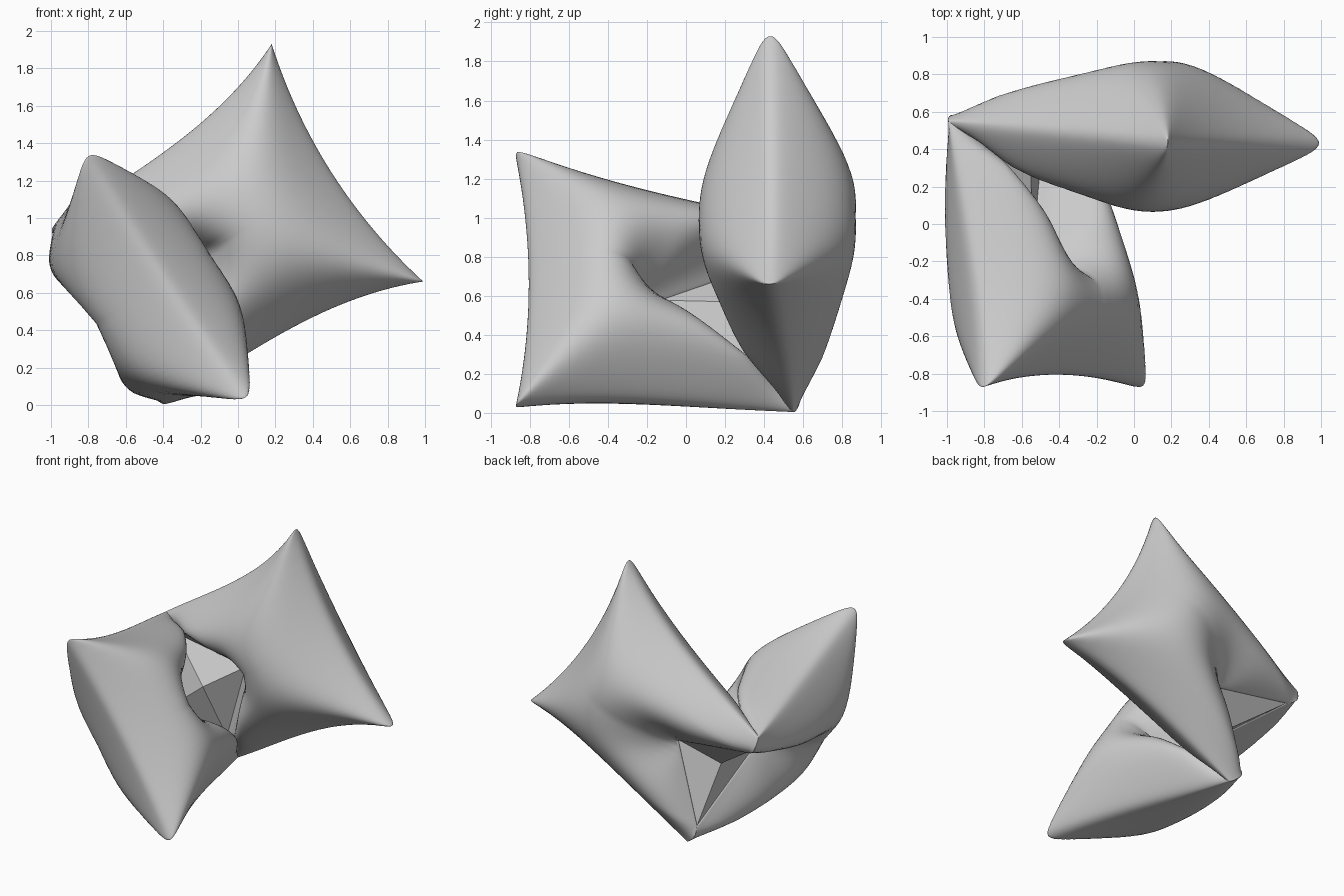
import bpy, bmesh, math
from mathutils import Vector as V

if "Cube" in bpy.data.objects:
    bpy.data.objects.remove(bpy.data.objects["Cube"])

TOP_FOLD, LOW_FOLD = V((-0.99, 0.55, 0.95)), V((-0.39, 0.55, 0.005))
MOUTH = (1 - math.cos(math.pi / 4)) / 2      # share of the fold joined at each end
N, M = 48, 44


def bow(t):
    return 4 * t * (1 - t)


def seg_dist2(p, a, b):
    ab = b - a
    t = max(0, min(1, (p - a).dot(ab) / ab.length_squared))
    return (p - a - ab * t).length_squared


def finish(name, bm, angle):
    mesh = bpy.data.meshes.new(name)
    bmesh.ops.remove_doubles(bm, verts=bm.verts[:], dist=0.0005)
    bmesh.ops.recalc_face_normals(bm, faces=bm.faces[:])
    bm.to_mesh(mesh)
    bm.free()
    ob = bpy.data.objects.new(name, mesh)
    bpy.context.collection.objects.link(ob)
    bpy.ops.object.select_all(action='DESELECT')
    bpy.context.view_layer.objects.active = ob
    ob.select_set(True)
    bpy.ops.object.shade_smooth_by_angle(angle=math.radians(angle))


def pillow(name, p1, p2, other_mid, thick, inset, side_inset, apex_at):
    """Inflated square p1-p2-LOW_FOLD-TOP_FOLD with a V notch cut in from the fold."""
    fold_mid = (TOP_FOLD + LOW_FOLD) / 2
    outer_mid = (p1 + p2) / 2
    apex = fold_mid.lerp(outer_mid, apex_at)
    away = (outer_mid - fold_mid).normalized()
    across = (p2 - p1).normalized()
    toward = (other_mid - fold_mid).normalized()
    nrm = away.cross(across).normalized()
    if nrm.dot(toward) < 0:
        nrm = -nrm
    bisector = (away + toward).normalized()

    # boundary curves of the patch
    def side(v): return across * side_inset * bow(v) * (1.5 - 1.1 * v)
    def left(v): return p1.lerp(TOP_FOLD, v) + side(v)
    def right(v): return p2.lerp(LOW_FOLD, v) - side(v)
    def outer(u): return p1.lerp(p2, u) - away * inset * bow(u)

    def fold(u):
        w = min(u, 1 - u)
        base = TOP_FOLD if u <= .5 else LOW_FOLD
        far = LOW_FOLD if u <= .5 else TOP_FOLD
        if w <= MOUTH:
            return base.lerp(far, w)
        return base.lerp(far, MOUTH).lerp(apex, (w - MOUTH) / (.5 - MOUTH))

    def patch(u, v):
        ruled = left(v).lerp(right(v), u) + outer(u).lerp(fold(u), v)
        return ruled - p1.lerp(p2, u).lerp(TOP_FOLD.lerp(LOW_FOLD, u), v)

    ts = [i / 14 for i in range(15)]
    edges = [([left(t) for t in ts], 1), ([right(t) for t in ts], 1),
             ([outer(t) for t in ts], 1),
             ([fold(MOUTH), apex], 2.2), ([fold(1 - MOUTH), apex], 2.2)]
    us = [(1 - math.cos(math.pi * i / N)) / 2 for i in range(N + 1)]
    vs = [(1 - math.cos(math.pi * j / M)) / 2 for j in range(M + 1)]
    pts, depth = {}, {}
    for i, u in enumerate(us):
        for j, v in enumerate(vs):
            p = pts[i, j] = patch(u, v)
            on_seam = i in (0, N) or j == 0 or (j == M and MOUTH - .001 <= u <= 1.001 - MOUTH)
            if on_seam:
                depth[i, j] = 0
                continue
            d = [w * min(seg_dist2(p, a, b) for a, b in zip(e, e[1:])) for e, w in edges]
            depth[i, j] = sum(1 / max(x, 1e-7) for x in d) ** -.5
    top = max(depth.values())
    bm = bmesh.new()
    for sign in (1, -1):
        grid = {}
        for k, p in pts.items():
            v, x = vs[k[1]], depth[k] / top
            direction = nrm.lerp(bisector, v ** 6).normalized()
            slim = 1 - .65 * v ** 4 if sign < 0 else 1      # tighter on the outside of the fold
            puff = math.sqrt((x * x + .35 * x) / 1.35)      # rounded at the seam, full inside
            grid[k] = bm.verts.new(p + direction * sign * slim * thick * puff)
        for i in range(N):
            for j in range(M):
                bm.faces.new((grid[i, j], grid[i + 1, j], grid[i + 1, j + 1], grid[i, j + 1]))
    finish(name, bm, 80)
    return apex


A1, A2 = V((0.18, 0.43, 1.93)), V((0.99, 0.43, 0.66))
B1, B2 = V((-0.80, -0.87, 1.33)), V((0.04, -0.87, 0.04))
apex_a = pillow("back_cushion", A1, A2, (B1 + B2) / 2, 0.41, 0.10, 0.08, 0.31)
apex_b = pillow("front_cushion", B1, B2, (A1 + A2) / 2, 0.38, 0.07, 0.045, 0.48)

# faceted web closing the hole between the two notches
bm = bmesh.new()
ring = [TOP_FOLD.lerp(LOW_FOLD, MOUTH), apex_a, LOW_FOLD.lerp(TOP_FOLD, MOUTH), apex_b]
centre = bm.verts.new(sum(ring, V()) / 4)
rv = [bm.verts.new(p) for p in ring]
for k in range(4):
    bm.faces.new((rv[k], rv[(k + 1) % 4], centre))
finish("inner_web", bm, 5)
